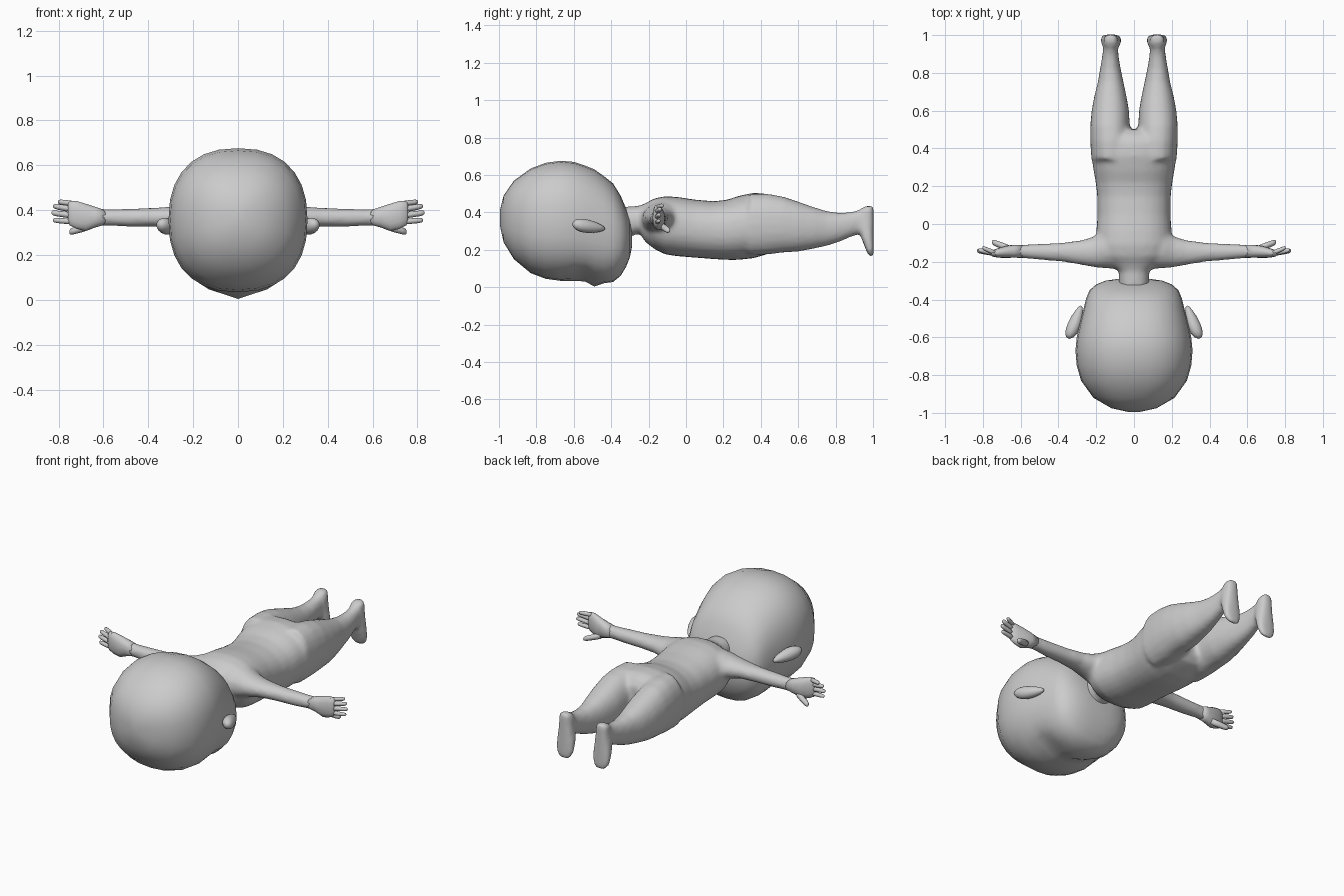
import bpy, bmesh, math


def power(v, p):
    return math.copysign(abs(v) ** (2 / p), v)


def loft(bm, axis, sections, n=16, p=2.2, flip=1):
    """Section = (position, a_min, a_max, b_min, b_max); rings lie across the axis."""
    rings = []
    for t, a0, a1, b0, b1 in sections:
        ring = []
        for i in range(n):
            ang = math.tau * i / n
            a = (a0 + a1) / 2 + (a1 - a0) / 2 * power(math.cos(ang), p)
            b = (b0 + b1) / 2 + (b1 - b0) / 2 * power(math.sin(ang), p)
            x, y, z = {'x': (t, a, b), 'y': (a, t, b), 'z': (a, b, t)}[axis]
            ring.append(bm.verts.new((x * flip, y, z)))
        rings.append(ring)
    for r, s in zip(rings, rings[1:]):
        for i in range(n):
            j = (i + 1) % n
            bm.faces.new((r[i], r[j], s[j], s[i]))
    bm.faces.new(rings[0])
    bm.faces.new(rings[-1])


def finish(name, bm):
    bmesh.ops.recalc_face_normals(bm, faces=bm.faces[:])
    for f in bm.faces:
        f.smooth = True
    me = bpy.data.meshes.new(name)
    bm.to_mesh(me)
    bm.free()
    ob = bpy.data.objects.new(name, me)
    bpy.context.collection.objects.link(ob)
    return ob


def mirrored(ob):
    mod = ob.modifiers.new("mirror", 'MIRROR')
    mod.use_mirror_merge = False


# head: crown at -y, face turned down
bm = bmesh.new()
head = [(-0.995, .03, .33, .41), (-0.975, .12, .24, .49), (-0.92, .215, .15, .57),
        (-0.83, .28, .075, .635), (-0.75, .303, .045, .665), (-0.67, .31, .034, .676),
        (-0.60, .303, .034, .67), (-0.54, .29, .032, .65), (-0.49, .278, .022, .63),
        (-0.44, .265, .022, .595), (-0.39, .252, .028, .555), (-0.35, .235, .06, .49),
        (-0.32, .20, .11, .42), (-0.30, .15, .16, .36), (-0.29, .08, .21, .31)]
loft(bm, 'y', [(y, -w, w, a, b) for y, w, a, b in head], 28, 2.35)
# shallow eye sockets and a small nose
for v in bm.verts:
    x, y, z = v.co
    if z < .25:
        v.co.z += .03 * math.exp(-((abs(x) - .15) / .06) ** 2 - ((y + .56) / .06) ** 2)
        v.co.z -= .018 * math.exp(-(x / .04) ** 2 - ((y + .49) / .03) ** 2)
finish("head", bm)

# ears
bm = bmesh.new()
bmesh.ops.create_uvsphere(bm, u_segments=16, v_segments=10, radius=1)
for v in bm.verts:
    x, y, z = v.co
    taper = 1 - .3 * y
    v.co = (.312 + .036 * x * taper - .03 * y, -.52 + .088 * y,
            .325 + .035 * z * taper - .012 * y)
mirrored(finish("ear", bm))

# body: torso, arms, legs and feet fused into one smooth skin
bm = bmesh.new()
torso = [(-.34, .08, .25, .43), (-.25, .08, .29, .435), (-.215, .13, .24, .45),
         (-.17, .19, .205, .475), (-.11, .205, .175, .487), (-.04, .20, .165, .482),
         (.05, .193, .158, .468), (.15, .195, .15, .46), (.22, .203, .146, .468),
         (.28, .214, .146, .488), (.36, .225, .155, .505), (.43, .228, .175, .50),
         (.47, .20, .19, .48), (.50, .14, .23, .44)]
loft(bm, 'y', [(y, -w, w, a, b) for y, w, a, b in torso], 28, 2.3)
arm = [(.08, -.24, .0, .25, .46), (.16, -.235, -.03, .28, .45), (.21, -.23, -.065, .305, .43),
       (.28, -.217, -.085, .322, .418), (.38, -.2, -.098, .325, .41),
       (.5, -.19, -.105, .325, .407), (.58, -.182, -.108, .33, .405),
       (.63, -.18, -.11, .325, .41)]
leg = [(.34, .01, .226, .17, .50), (.44, .012, .232, .175, .50), (.52, .022, .232, .185, .485),
       (.60, .026, .225, .19, .458), (.68, .04, .21, .205, .43), (.75, .055, .192, .22, .408),
       (.82, .07, .18, .242, .398), (.88, .08, .17, .268, .402), (.93, .085, .163, .285, .415),
       (.97, .085, .165, .29, .42)]
foot = [(.165, .10, .14, .985, 1.002), (.175, .08, .163, .972, 1.004),
        (.21, .066, .178, .958, 1.004), (.26, .066, .178, .938, 1.004),
        (.31, .072, .172, .92, 1.004), (.37, .08, .165, .915, 1.004),
        (.42, .085, .16, .935, 1.004), (.434, .10, .145, .96, 1.002)]
for s in (1, -1):
    loft(bm, 'x', arm, 16, 2, s)
    loft(bm, 'y', leg, 20, 2.2, s)
    loft(bm, 'z', foot, 16, 2.6, s)
body = finish("body", bm)
remesh = body.modifiers.new("fuse", 'REMESH')
remesh.mode = 'VOXEL'
remesh.voxel_size = .012
remesh.use_smooth_shade = True
smooth = body.modifiers.new("soften", 'SMOOTH')
smooth.factor = .5
smooth.iterations = 8

# hands: palm, four fingers and a thumb
bm = bmesh.new()
loft(bm, 'x', [(.59, -.18, -.11, .335, .40), (.635, -.178, -.11, .322, .415),
               (.68, -.18, -.115, .305, .43), (.72, -.178, -.128, .315, .442),
               (.75, -.172, -.138, .33, .442), (.757, -.165, -.145, .345, .43)], 14, 2.3)


def finger(start, tip, r):
    secs = []
    for t, k in ((0, 1), (.4, 1.05), (.8, .95), (.95, .75), (1, .3)):
        x, y, z = (a + (b - a) * t for a, b in zip(start, tip))
        secs.append((x, y - r * k, y + r * k, z - r * k, z + r * k))
    loft(bm, 'x', secs, 8, 2)


finger((.73, -.155, .428), (.803, -.125, .437), .012)
finger((.73, -.157, .402), (.825, -.138, .418), .013)
finger((.73, -.157, .375), (.832, -.142, .388), .013)
finger((.73, -.155, .348), (.825, -.145, .355), .012)
finger((.66, -.13, .33), (.752, -.095, .302), .017)
mirrored(finish("hand", bm))
